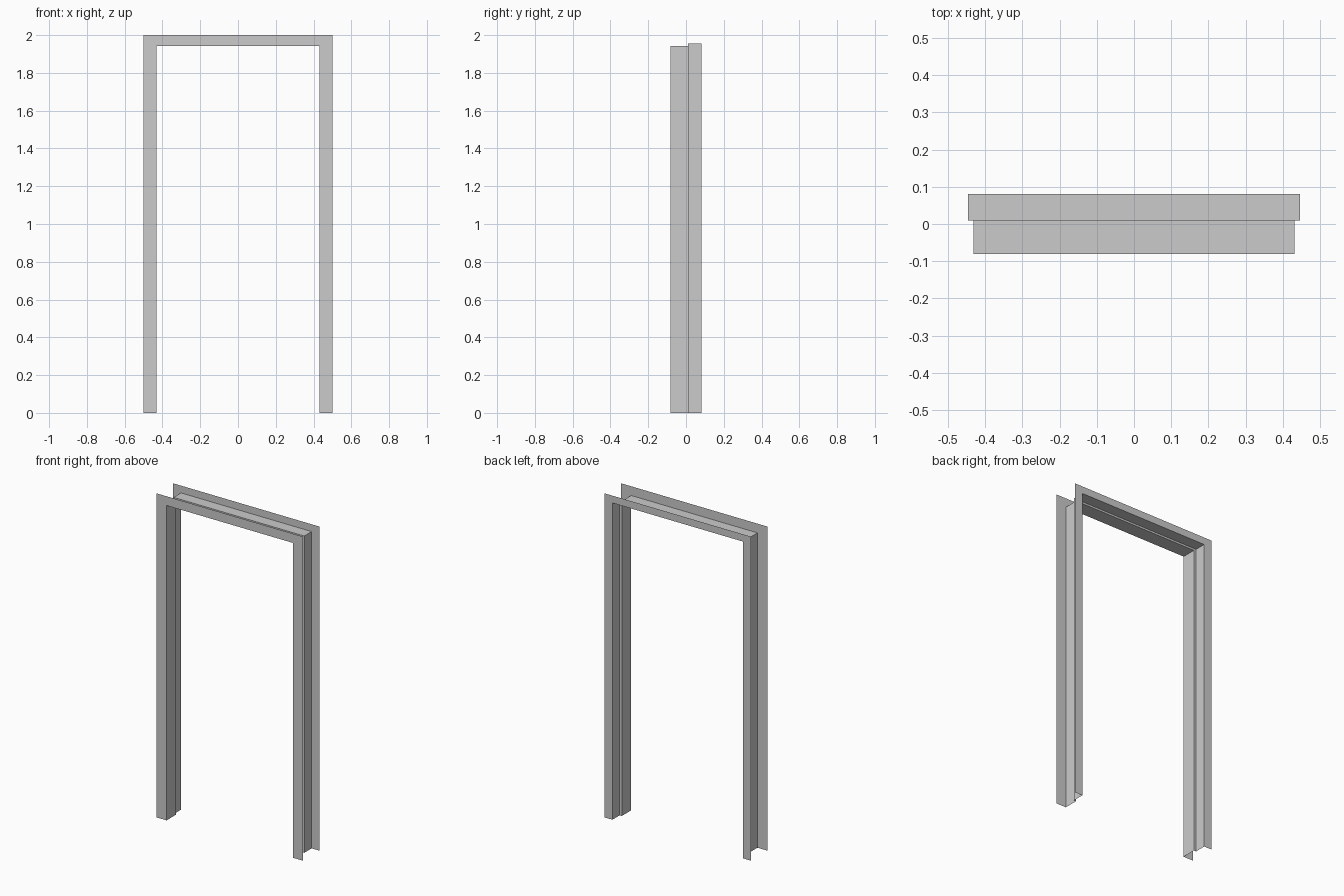
import bpy

if "Cube" in bpy.data.objects:
    bpy.data.objects.remove(bpy.data.objects["Cube"])

HALF_W, TOP = 0.5, 2.0

# Rebated sheet-metal profile: (side inset, head inset, y)
PROFILE = [
    (0.0, 0.0, -0.081),      # front trim outer edge
    (0.069, 0.057, -0.081),  # front trim inner edge
    (0.069, 0.057, 0.0095),  # jamb up to the rebate
    (0.054, 0.045, 0.0095),  # rebate step
    (0.054, 0.045, 0.081),   # rear jamb
    (0.0, 0.0, 0.081),       # rear trim outer edge
]


def path(side, head, y):
    """Left foot, two mitred corners, right foot."""
    x, z = HALF_W - side, TOP - head
    return [(-x, y, 0), (-x, y, z), (x, y, z), (x, y, 0)]


# Sweep the profile around the opening
rows = [path(*p) for p in PROFILE]
verts = [v for row in rows for v in row]
faces = []
for i in range(len(rows) - 1):
    for j in range(3):
        a, b = i * 4 + j, (i + 1) * 4 + j
        faces.append((a, b, b + 1, a + 1))

# Door frame
mesh = bpy.data.meshes.new("door_frame")
mesh.from_pydata(verts, [], faces)
mesh.update()
frame = bpy.data.objects.new("door_frame", mesh)
bpy.context.collection.objects.link(frame)
